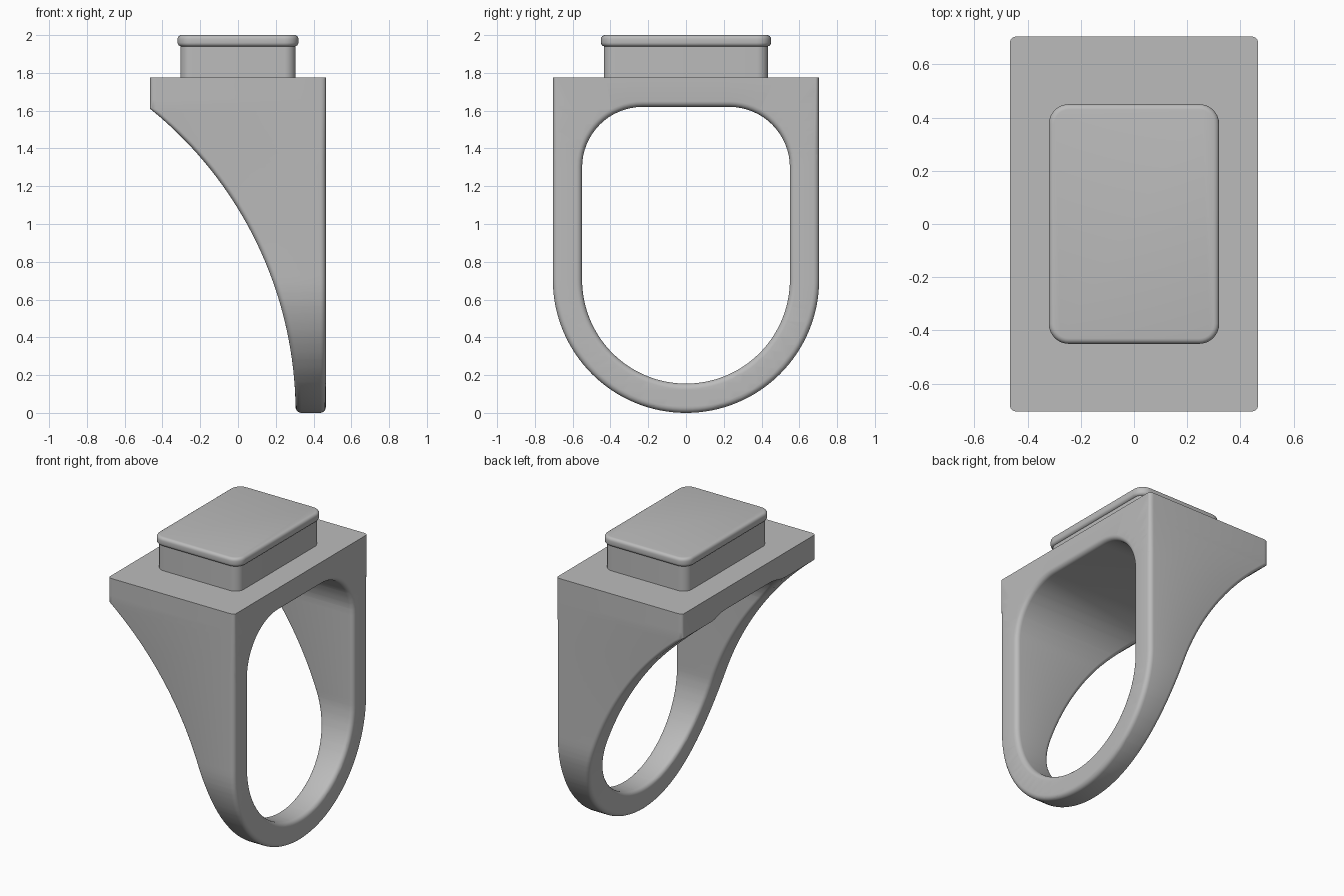
import bpy, bmesh
from math import sin, cos, pi, sqrt
from mathutils import Vector

if "Cube" in bpy.data.objects:
    bpy.data.objects.remove(bpy.data.objects["Cube"])

metal = bpy.data.materials.new("grey metal")
metal.use_nodes = True
grey = (0.5, 0.5, 0.5, 1)
metal.diffuse_color = grey
metal.node_tree.nodes["Principled BSDF"].inputs["Base Color"].default_value = grey

HALF_X, HALF_Y, TOP = 0.465, 0.705, 1.775
HOLE, HOLE_TOP, CORNER = 0.55, 1.62, 0.32
FILLET = 0.03
SWEEP_TOP, SWEEP_R = 1.61, 2.068


def finish(bm, name, angle=30):
    bmesh.ops.recalc_face_normals(bm, faces=bm.faces)
    mesh = bpy.data.meshes.new(name)
    bm.to_mesh(mesh)
    bm.free()
    mesh.materials.append(metal)
    obj = bpy.data.objects.new(name, mesh)
    bpy.context.collection.objects.link(obj)
    bpy.ops.object.select_all(action='DESELECT')
    obj.select_set(True)
    bpy.context.view_layer.objects.active = obj
    bpy.ops.object.shade_smooth_by_angle(angle=angle * pi / 180)
    return obj


def half_outline():
    """Matching (outer, inner) points in y, z from bottom centre up to top centre."""
    pairs = []
    for i in range(33):                                   # round bottom
        a = -pi / 2 + i * pi / 64
        d = Vector((cos(a), sin(a)))
        c = Vector((0, HALF_Y))
        pairs.append((c + d * HALF_Y, c + d * HOLE))
    high = TOP + 0.1                                      # trimmed flat later
    low, flat = HOLE_TOP - CORNER, HOLE - CORNER
    for i in range(17):                                   # rounded hole corner
        a = i * pi / 32
        t = i / 8
        inner = Vector((flat + CORNER * cos(a), low + CORNER * sin(a)))
        if t <= 1:
            outer = Vector((HALF_Y, low + (high - low) * t))
        else:
            outer = Vector((HALF_Y + (flat - HALF_Y) * (t - 1), high))
        pairs.append((outer, inner))
    return pairs


def sweep_x(z):
    """Left side of the band: an arc flaring out to the full plate width."""
    z = min(max(z, 0), SWEEP_TOP)
    if z == SWEEP_TOP:
        return -HALF_X
    return 0.305 - SWEEP_R + sqrt(SWEEP_R ** 2 - z * z)


def build_band():
    half = half_outline()
    mirror = [(Vector((-o.x, o.y)), Vector((-i.x, i.y))) for o, i in half[:0:-1]]
    pairs = half + mirror
    bm = bmesh.new()
    steps = 5
    rings = []
    for n, (outer, inner) in enumerate(pairs):
        across = (inner - outer).normalized()
        ring = []
        # rounded rectangular section: four filleted corners
        for side, edge, sign in ((-1, outer, 1), (-1, inner, -1), (1, inner, -1), (1, outer, 1)):
            arc = []
            for k in range(steps + 1):
                a = k / steps * pi / 2
                p = edge + across * sign * FILLET * (1 - cos(a))
                x = side * (HALF_X - FILLET * (1 - sin(a)))
                arc.append(bm.verts.new((x, p.x, p.y)))
            # run along the section in one direction
            ring += arc if side * sign < 0 else arc[::-1]
        rings.append(ring)
    for n, ring in enumerate(rings):
        nxt = rings[(n + 1) % len(rings)]
        for k in range(len(ring)):
            m = (k + 1) % len(ring)
            bm.faces.new((ring[k], ring[m], nxt[m], nxt[k]))

    def slice_at(z, trim=False):
        geom = bm.verts[:] + bm.edges[:] + bm.faces[:]
        return bmesh.ops.bisect_plane(bm, geom=geom, dist=1e-5, plane_co=(0, 0, z),
                                      plane_no=(0, 0, 1), clear_outer=trim)

    # flat top
    cut = slice_at(TOP, True)["geom_cut"]
    rim = [e for e in cut if isinstance(e, bmesh.types.BMEdge)]
    bmesh.ops.edgeloop_fill(bm, edges=rim)
    # level cuts so that the left side can follow the sweep
    for i in range(1, 41):
        slice_at(SWEEP_TOP * i / 40)
    for v in bm.verts:
        if v.co.x < 0:
            v.co.x += HALF_X + sweep_x(v.co.z)
    return finish(bm, "ring_band")


def rounded_block(name, hx, hy, z0, z1, radius, soft=0):
    bm = bmesh.new()
    outline = []
    for q, (sx, sy) in enumerate(((1, 1), (-1, 1), (-1, -1), (1, -1))):
        for k in range(9):
            a = (q + k / 8) * pi / 2
            outline.append((sx * (hx - radius) + radius * cos(a),
                            sy * (hy - radius) + radius * sin(a)))
    base = bm.faces.new([bm.verts.new((x, y, z0)) for x, y in outline])
    top = bmesh.ops.extrude_face_region(bm, geom=[base])["geom"]
    for v in top:
        if isinstance(v, bmesh.types.BMVert):
            v.co.z = z1
    if soft:
        edges = [e for e in bm.edges if abs(e.verts[0].co.z - e.verts[1].co.z) < 1e-5]
        bmesh.ops.bevel(bm, geom=edges, offset=soft, segments=4, profile=0.5, affect='EDGES')
    return finish(bm, name)


build_band()
rounded_block("bezel_block", 0.305, 0.435, TOP - 0.01, 1.95, 0.06)
rounded_block("bezel_cap", 0.32, 0.45, 1.94, 2.0, 0.075, 0.02)
